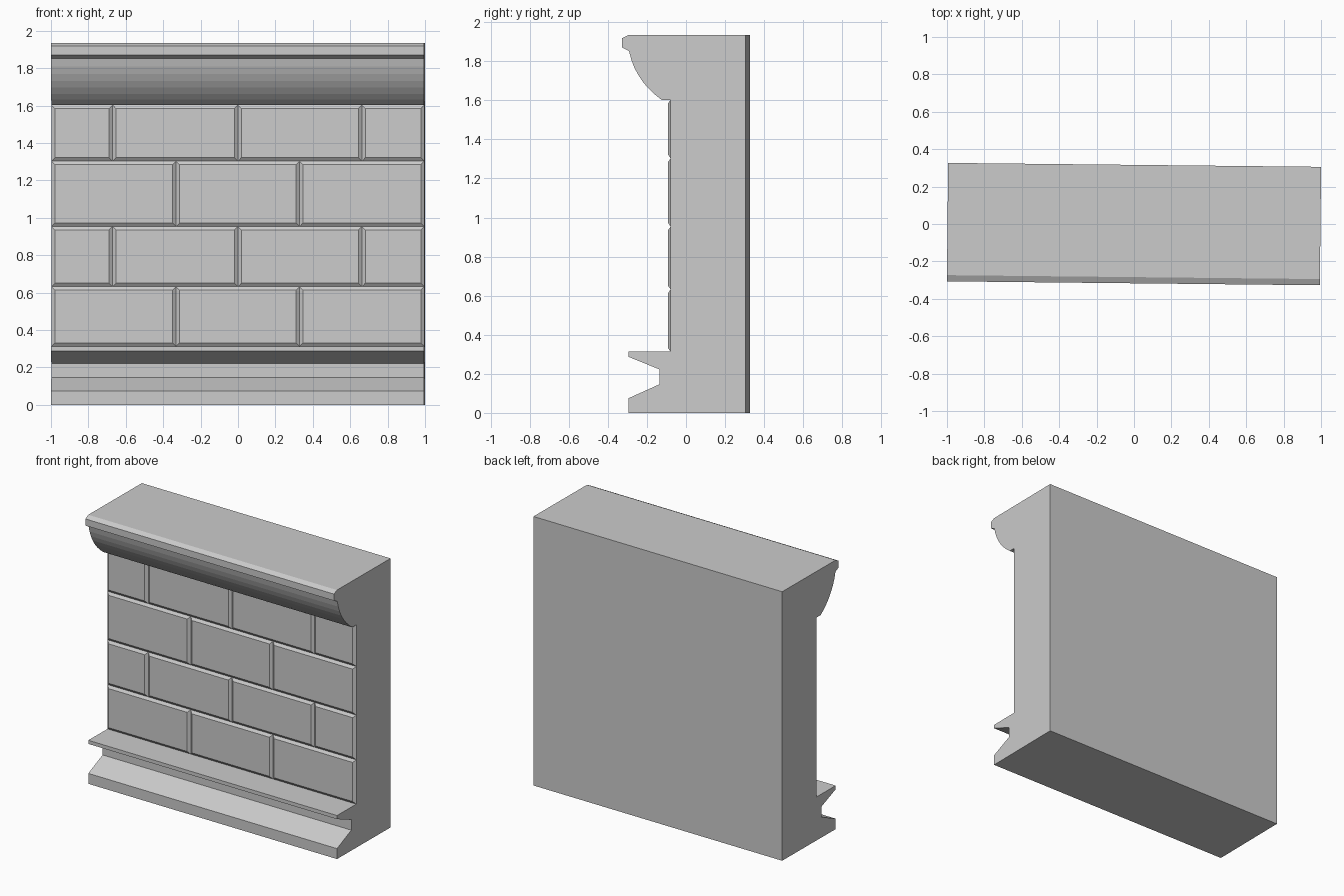
import bpy, bmesh
from mathutils import Matrix

if "Cube" in bpy.data.objects:
    bpy.data.objects.remove(bpy.data.objects["Cube"])

HALF = 0.997            # half length of the wall
RECESS, FACE = -0.068, -0.082   # joint depth and brick face
BEVEL = 0.019
TURN = Matrix.Rotation(-0.0105, 4, 'Z')  # slight yaw of the whole piece


def finish(bm, name):
    bmesh.ops.recalc_face_normals(bm, faces=bm.faces)
    bm.transform(TURN)
    mesh = bpy.data.meshes.new(name)
    bm.to_mesh(mesh)
    bm.free()
    obj = bpy.data.objects.new(name, mesh)
    bpy.context.collection.objects.link(obj)
    return obj


def bezier(a, b, c, n):
    return [tuple((1-t)**2*a[i] + 2*t*(1-t)*b[i] + t*t*c[i] for i in (0, 1))
            for t in (k/n for k in range(n + 1))]


# Wall body: plinth, recessed wall and cornice as one side profile (y, z)
plinth = [(0.316, 0), (-0.284, 0), (-0.284, 0.075), (-0.124, 0.147),
          (-0.124, 0.222), (-0.284, 0.287), (-0.284, 0.313), (RECESS, 0.313)]
cornice = ([(RECESS, 1.603)]
           + bezier((-0.115, 1.603), (-0.250, 1.70), (-0.281, 1.852), 7)
           + [(-0.317, 1.87), (-0.317, 1.918), (-0.284, 1.935), (0.316, 1.935)])
bm = bmesh.new()
face = bm.faces.new([bm.verts.new((-HALF, y, z)) for y, z in plinth + cornice])
ext = bmesh.ops.extrude_face_region(bm, geom=[face], use_keep_orig=True)
bmesh.ops.translate(bm, vec=(2*HALF, 0, 0),
                    verts=[v for v in ext["geom"] if isinstance(v, bmesh.types.BMVert)])
finish(bm, "wall_body")

# Bricks: chamfered blocks in four staggered courses
levels = [0.313, 0.632, 0.954, 1.303, 1.603]
joints = [[-HALF, -0.33, 0.33, HALF], [-HALF, -0.67, 0, 0.663, HALF]]
for row in range(4):
    bm = bmesh.new()
    z0, z1 = levels[row], levels[row + 1]
    xs = joints[row % 2]
    for x0, x1 in zip(xs, xs[1:]):
        rings = []
        for y, d in ((RECESS, 0), (FACE, BEVEL)):
            rings.append([bm.verts.new((x, y, z)) for x, z in
                          ((x0+d, z0+d), (x1-d, z0+d), (x1-d, z1-d), (x0+d, z1-d))])
        back, front = rings
        bm.faces.new(front)
        for i in range(4):
            j = (i + 1) % 4
            bm.faces.new((back[i], back[j], front[j], front[i]))
    finish(bm, f"brick_course_{row + 1}")
